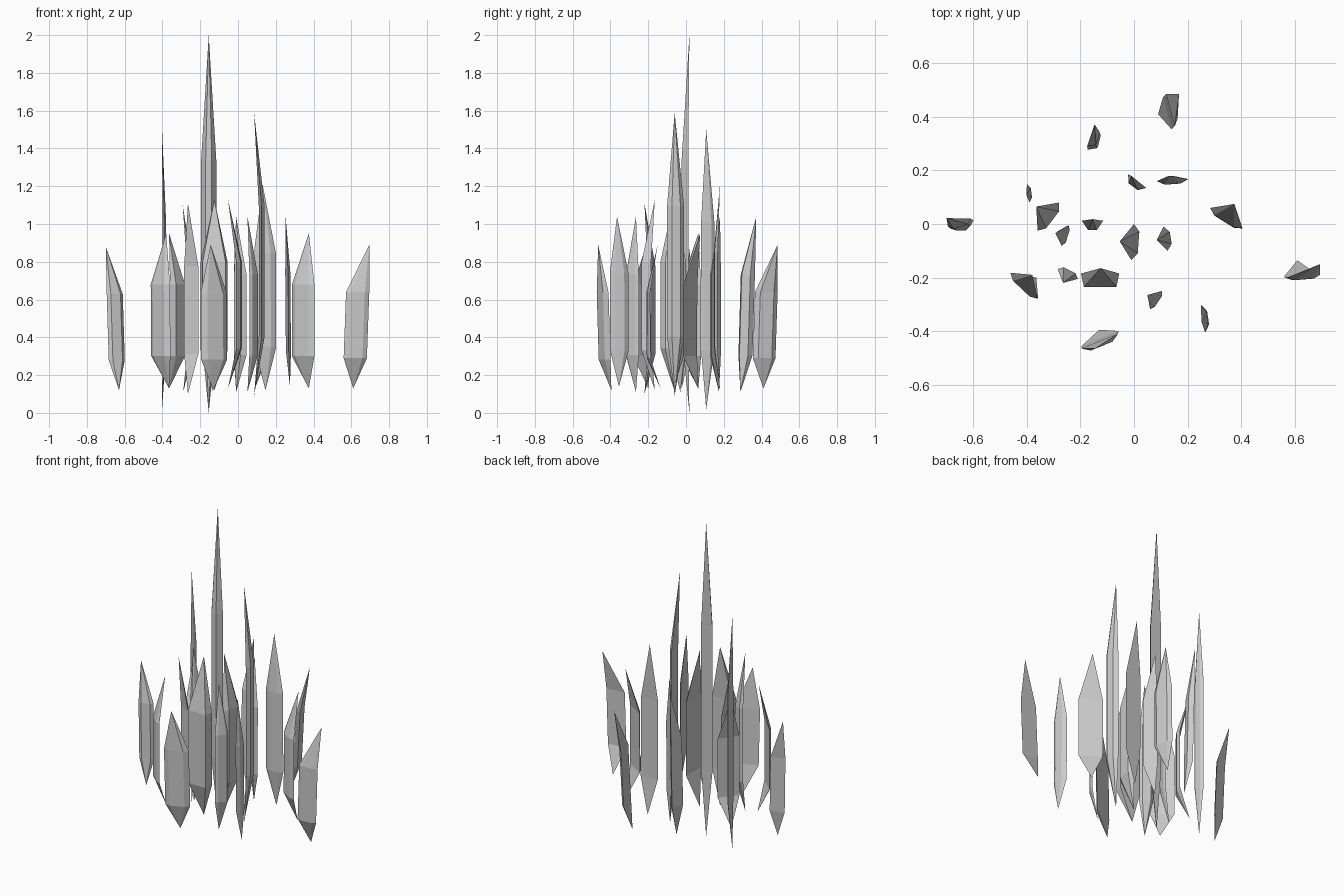
import bpy
from mathutils import Vector

# Each shard: back-left xy, back-right xy, bevel depth, bevel width ratio, top tip, bottom tip
inner = [
    ((-.195, .012), (-.115, .012), .035, .4, (-.155, .018, 2.0), (-.155, .018, 0)),
    ((-.198, -.185), (-.055, -.185), .05, .85, (-.125, -.165, 1.13), (-.125, -.165, .12)),
    ((.125, -.1), (.11, -.01), .02, .5, (.085, -.06, 1.59), (.085, -.06, .09)),
    ((-.39, .08), (-.40, .15), .012, .5, (-.402, .107, 1.5), (-.402, .107, .02)),
    ((.085, .16), (.2, .168), .015, .5, (.13, .18, 1.21), (.145, .18, .12)),
    ((-.022, .185), (.045, .135), .025, .5, (-.01, .18, 1.04), (-.01, .175, .11)),
    ((-.01, -.135), (0, 0), .022, .6, (-.053, -.065, 1.13), (-.053, -.065, .13)),
    ((-.21, -.205), (-.285, -.168), .015, .6, (-.265, -.22, 1.11), (-.265, -.22, .1)),
    ((-.27, -.082), (-.245, -.005), .01, .6, (-.293, -.035, 1.1), (-.29, -.03, .11)),
]
outer = [
    ((-.36, -.025), (-.28, .08), .02, .6, (-.365, .065, .95), (-.365, .065, .13)),
    ((.06, -.318), (.105, -.25), .01, .6, (.05, -.265, 1.04), (.05, -.265, .11)),
    ((.265, -.403), (.25, -.305), .016, .5, (.252, -.365, 1.04), (.275, -.355, .14)),
    ((.285, .06), (.405, -.015), .015, .6, (.375, .075, .95), (.375, .065, .13)),
    ((-.462, -.182), (-.36, -.278), .015, .6, (-.38, -.19, .95), (-.365, -.2, .13)),
    ((-.197, -.465), (-.06, -.41), .02, .6, (-.145, -.465, .89), (-.13, -.395, .12)),
    ((-.695, -.01), (-.61, .02), .015, .6, (-.7, .022, .88), (-.63, -.025, .12)),
    ((.572, -.2), (.695, -.19), .012, .6, (.695, -.15, .89), (.61, -.135, .13)),
    ((-.175, .29), (-.15, .365), .03, .6, (-.147, .372, 1.04), (-.135, .288, .11)),
    ((.152, .365), (.12, .485), .018, .6, (.168, .485, .89), (.09, .41, .13)),
]


def shard(name, left, right, depth, ratio, top, bottom):
    """Pointed crystal: two four-sided rings closed by a tip at each end."""
    l, r = Vector(left), Vector(right)
    side = r - l
    n = Vector((side.y, -side.x)).normalized() * depth
    mid = (l + r) / 2
    ring = [l, mid - side * ratio / 2 + n, mid + side * ratio / 2 + n, r]
    top, bottom = Vector(top), Vector(bottom)
    height = top.z - bottom.z
    shift = (bottom - top).xy * .15
    verts = [bottom]
    for f, move in ((.21, shift), (.67, Vector((0, 0)))):
        verts += [(p + move).to_3d() + Vector((0, 0, bottom.z + height * f)) for p in ring]
    verts.append(top)
    faces = []
    for i in range(4):
        j = (i + 1) % 4
        faces += [(0, 1 + j, 1 + i), (1 + i, 1 + j, 5 + j, 5 + i), (5 + i, 5 + j, 9)]
    mesh = bpy.data.meshes.new(name)
    mesh.from_pydata(verts, [], faces)
    bpy.context.collection.objects.link(bpy.data.objects.new(name, mesh))


# Tall central cluster and the shorter shards scattered around it
for group, rows in (("inner_shard", inner), ("outer_shard", outer)):
    for k, row in enumerate(rows, 1):
        shard(f"{group}_{k}", *row)
